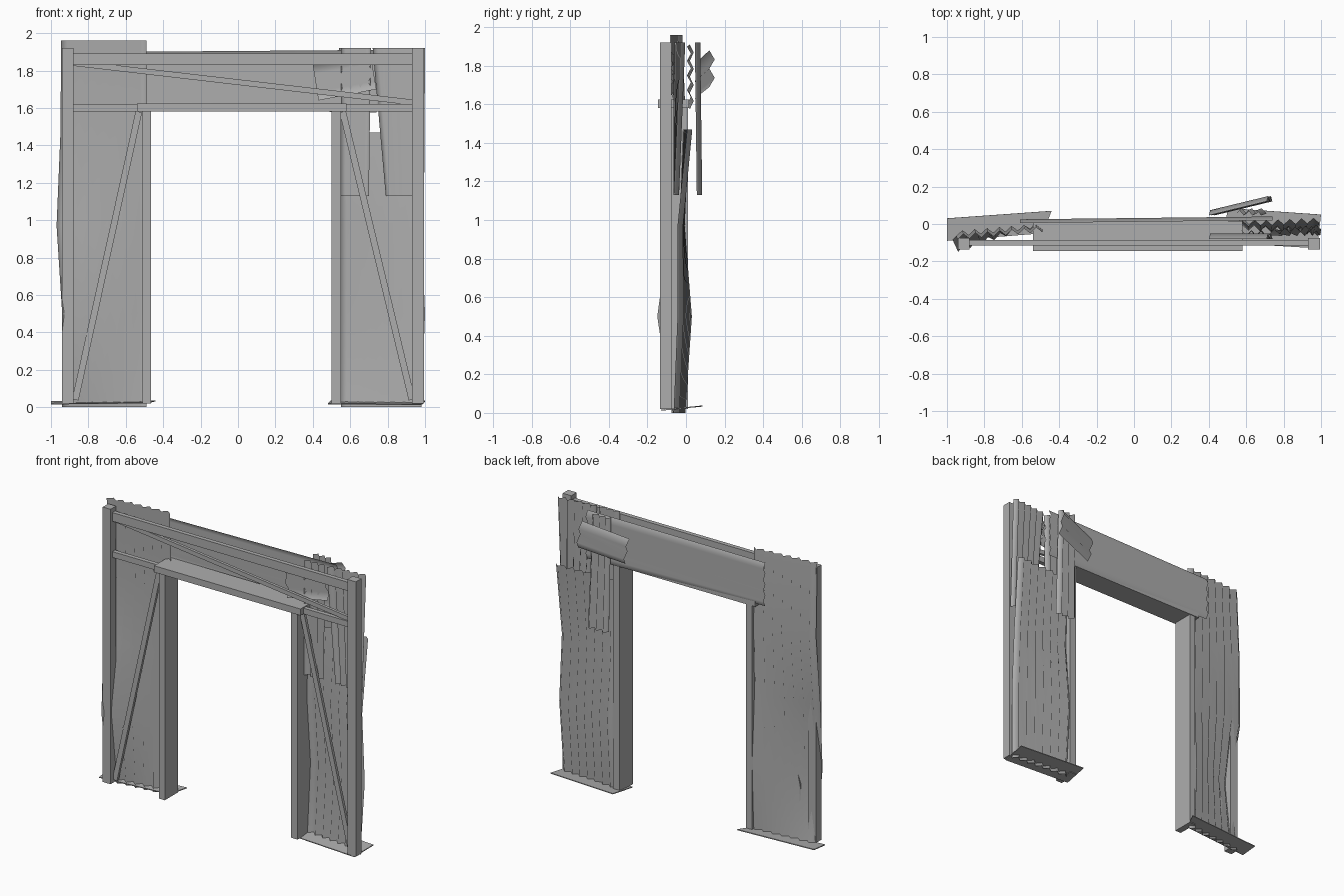
import bpy
import math
from mathutils import Vector

default = bpy.data.objects.get("Cube")
if default:
    bpy.data.objects.remove(default, do_unlink=True)

# One plain metal colour
metal = bpy.data.materials.new("weathered_grey_metal")
metal.use_nodes = True
grey = (0.42, 0.42, 0.42, 1)
metal.diffuse_color = grey
shader = metal.node_tree.nodes["Principled BSDF"]
shader.inputs["Base Color"].default_value = grey
shader.inputs["Roughness"].default_value = 0.8


def make_object(name, verts, faces, smooth=False):
    mesh = bpy.data.meshes.new(name)
    mesh.from_pydata(verts, [], faces)
    mesh.materials.append(metal)
    for polygon in mesh.polygons:
        polygon.use_smooth = smooth
    mesh.update()
    item = bpy.data.objects.new(name, mesh)
    bpy.context.collection.objects.link(item)
    return item


def box(name, low, high):
    """Rectangular beam between two opposite corners."""
    bpy.ops.mesh.primitive_cube_add(size=1)
    item = bpy.context.object
    item.name = name
    item.location = [(a + b) / 2 for a, b in zip(low, high)]
    item.scale = [b - a for a, b in zip(low, high)]
    item.data.materials.append(metal)
    return item


def brace(name, start, end, width=0.035, y=-0.095, depth=0.02):
    """Flat bar in the frame plane, between two (x, z) points."""
    dx, dz = end[0] - start[0], end[1] - start[1]
    item = box(name, (0, 0, 0), (math.hypot(dx, dz), depth, width))
    item.location = ((start[0] + end[0]) / 2, y, (start[1] + end[1]) / 2)
    item.rotation_euler.y = -math.atan2(dz, dx)
    return item


def corrugated(name, rows, ridges, height=0.014):
    """Sheet ruled between two rails, folded into ridges across its width."""
    columns = ridges * 2
    verts = []
    for a, b in rows:
        for c in range(columns + 1):
            point = Vector(a).lerp(Vector(b), c / columns)
            point.y += height if c % 2 else -height
            verts.append(point)
    stride = columns + 1
    faces = []
    for r in range(len(rows) - 1):
        for c in range(columns):
            i = r * stride + c
            faces.append((i, i + 1, i + stride + 1, i + stride))
    return make_object(name, verts, faces, smooth=True)


def panel(name, levels, ridges):
    """Upright sheet: each level is z, left x, left y, right x, right y."""
    rows = [((xl, yl, z), (xr, yr, z)) for z, xl, yl, xr, yr in levels]
    return corrugated(name, rows, ridges)


# Posts
front = -0.135
box("right_outer_post", (-0.94, front, 0.02), (-0.88, -0.075, 1.92))
box("left_outer_post", (0.93, front, 0.02), (0.995, -0.075, 1.92))
box("right_inner_post", (-0.51, front, 0.02), (-0.465, 0.01, 1.58))
box("left_inner_post", (0.5, front, 0.02), (0.55, 0.01, 1.58))

# Lintel and cross rails
box("door_lintel", (-0.54, -0.145, 1.58), (0.58, 0.015, 1.625))
box("top_rail", (-0.88, -0.115, 1.83), (0.93, -0.085, 1.89))
box("lower_rail", (-0.88, -0.115, 1.58), (0.93, -0.085, 1.62))

# Diagonal braces
brace("right_brace", (-0.87, 0.04), (-0.53, 1.58))
brace("left_brace", (0.56, 1.58), (0.93, 0.04))
brace("top_brace", (-0.88, 1.84), (0.93, 1.63), width=0.03)

# Bent side panels
panel("right_panel", [
    (0, -0.94, -0.06, -0.49, -0.015),
    (0.5, -0.94, -0.135, -0.49, 0.01),
    (0.97, -0.97, -0.07, -0.49, -0.02),
    (1.45, -0.95, -0.05, -0.49, -0.01),
    (1.96, -0.945, -0.07, -0.49, -0.03)], 7)
panel("left_lower_panel", [
    (0, 0.55, -0.015, 0.98, -0.05),
    (0.5, 0.55, 0.02, 1.0, -0.03),
    (0.97, 0.55, -0.02, 0.98, -0.03),
    (1.47, 0.55, 0, 0.99, 0.02)], 7)
panel("left_upper_panel", [
    (1.13, 0.79, -0.05, 0.995, -0.05),
    (1.92, 0.72, -0.045, 1.0, -0.015)], 5)

# Narrow strips beside the opening
panel("front_strip", [
    (1.13, 0.55, -0.05, 0.7, -0.05),
    (1.92, 0.55, -0.05, 0.71, -0.05)], 3)
panel("back_strip", [
    (1.13, 0.55, 0.07, 0.71, 0.07),
    (1.92, 0.54, 0.06, 0.68, 0.06)], 3)

# Sheet across the top, ridges running sideways
corrugated("header_sheet", [
    ((-0.61, 0.015, 1.6), (-0.61, 0.015, 1.9)),
    ((0.74, 0.03, 1.575), (0.74, 0.03, 1.91))], 4, 0.01)

# Crooked patches on both faces
corrugated("front_patch", [
    ((0.43, -0.065, 1.64), (0.4, -0.065, 1.83)),
    ((0.74, -0.065, 1.7), (0.71, -0.065, 1.88))], 2)
corrugated("back_patch", [
    ((0.43, 0.06, 1.63), (0.4, 0.06, 1.81)),
    ((0.74, 0.135, 1.69), (0.71, 0.135, 1.88))], 2)

# Thin tilted ground plates
for name, corners in (
    ("right_ground_plate", ((-1, -0.09), (-0.49, -0.05), (-0.44, 0.07), (-1, 0.03))),
    ("left_ground_plate", ((0.48, -0.1), (0.98, -0.13), (1, 0.05), (0.5, 0.085))),
):
    plate = make_object(name, [(x, y, 0.03 + y / 10) for x, y in corners], [(0, 1, 2, 3)])
    thickness = plate.modifiers.new("thickness", "SOLIDIFY")
    thickness.thickness = 0.006
